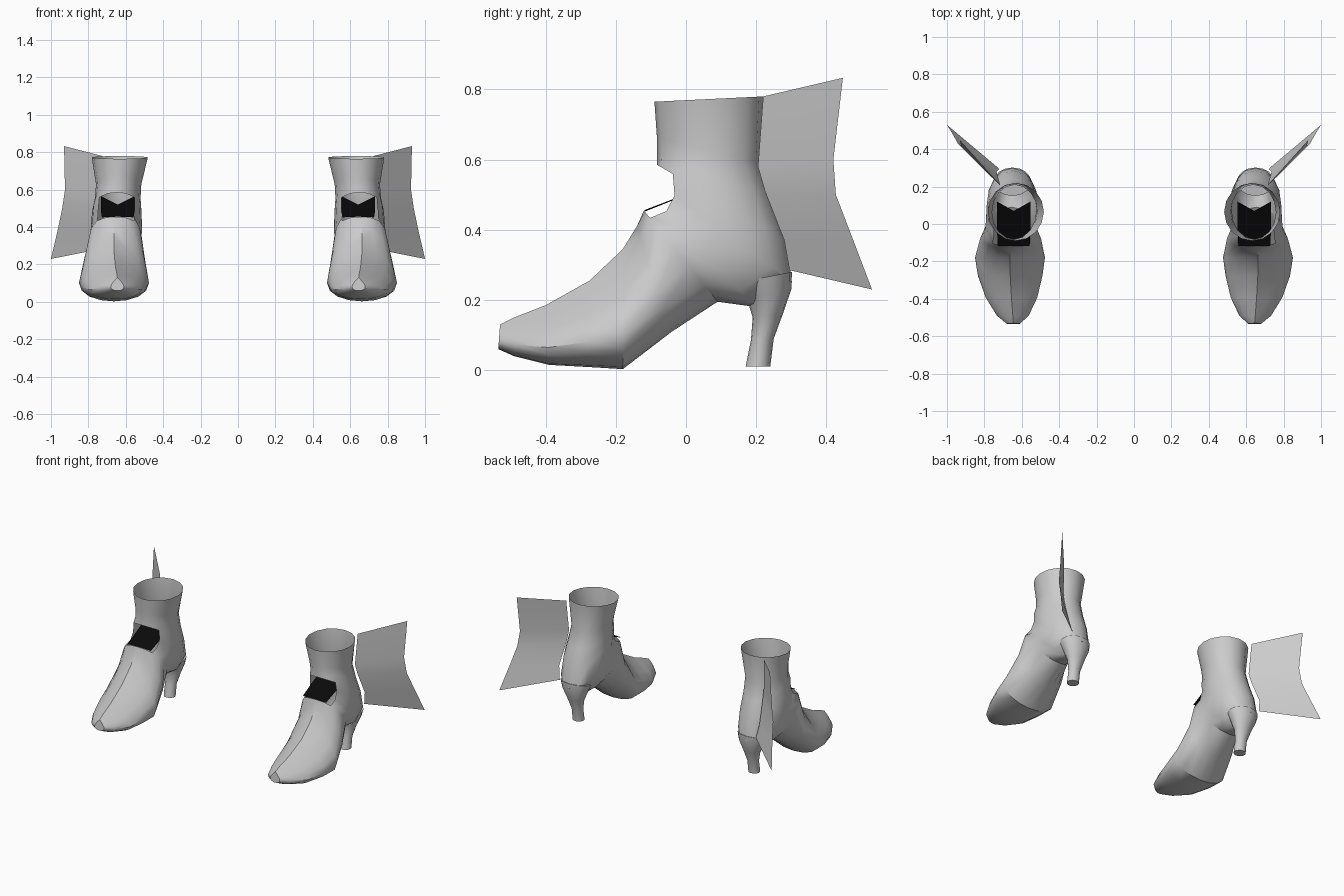
import bpy, bmesh, math
from mathutils import Vector

if "Cube" in bpy.data.objects:
    bpy.data.objects.remove(bpy.data.objects["Cube"])

SEG = 16


def material(name, rgb):
    m = bpy.data.materials.new(name)
    m.diffuse_color = (*rgb, 1)
    m.use_nodes = True
    m.node_tree.nodes["Principled BSDF"].inputs["Base Color"].default_value = m.diffuse_color
    return m


grey = material("light_grey", (0.6, 0.6, 0.6))
black = material("black", (0.003, 0.003, 0.003))


def finish(bm, name, mat):
    """Turn a bmesh into a smooth object mirrored to the other foot."""
    me = bpy.data.meshes.new(name)
    bm.to_mesh(me)
    bm.free()
    me.materials.append(mat)
    ob = bpy.data.objects.new(name, me)
    bpy.context.collection.objects.link(ob)
    bpy.ops.object.select_all(action='DESELECT')
    ob.select_set(True)
    bpy.context.view_layer.objects.active = ob
    bpy.ops.object.shade_smooth_by_angle(angle=math.radians(40))
    ob.modifiers.new("other_foot", 'MIRROR')
    return ob


def loft(bm, rings):
    """Each ring: front point (y, z), back point (y, z), half width, centre x, bulge."""
    rows = []
    for (y0, z0), (y1, z1), w, cx, k in rings:
        row = []
        for i in range(SEG):
            a = 2 * math.pi * i / SEG
            v = ((1 - math.cos(a)) / 2) ** k
            row.append(bm.verts.new((cx + w * math.sin(a),
                                     y0 + (y1 - y0) * v, z0 + (z1 - z0) * v)))
        rows.append(row)
    grid = []
    for a, b in zip(rows, rows[1:]):
        grid.append([bm.faces.new((a[i], a[(i + 1) % SEG], b[(i + 1) % SEG], b[i]))
                     for i in range(SEG)])
    return rows, grid


# Boot body: sections swing from upright at the toe to level at the ankle opening
body = [
    ((-.53, .13), (-.535, .06), .035, .645, .5),
    ((-.49, .15), (-.49, .04), .085, .648, .5),
    ((-.40, .185), (-.39, .015), .138, .655, .5),
    ((-.275, .255), (-.28, .009), .172, .662, .5),
    ((-.18, .345), (-.18, .003), .187, .663, .5),
    ((-.14, .41), (-.04, .11), .163, .66, .7),
    ((-.12, .455), (.09, .195), .140, .655, 1.3),
    ((-.10, .50), (.20, .18), .137, .653, 1),
    ((-.09, .54), (.302, .25), .137, .65, 1),
    ((-.082, .585), (.285, .37), .132, .648, 1.1),
    ((-.082, .62), (.24, .49), .122, .643, 1),
    ((-.083, .665), (.21, .59), .121, .638, 1),
    ((-.09, .765), (.22, .78), .150, .632, 1),
]
bm = bmesh.new()
rows, grid = loft(bm, body)
bm.faces.new(rows[0])
bmesh.ops.recalc_face_normals(bm, faces=bm.faces[:])
# Instep cutout at the front of the ankle
cut = [grid[r][c] for r in (6, 7, 8) for c in (0, 1, SEG - 2, SEG - 1)]
bmesh.ops.delete(bm, geom=cut, context='FACES')
finish(bm, "boot_body", grey)

# Tapered heel
heel = [
    ((.17, .01), (.24, .01), .037, .645, 1),
    ((.185, .085), (.25, .09), .037, .645, 1),
    ((.19, .15), (.276, .16), .055, .646, 1),
    ((.175, .20), (.300, .23), .082, .648, 1),
    ((.15, .25), (.302, .28), .100, .65, 1),
]
bm = bmesh.new()
rows, _ = loft(bm, heel)
bm.faces.new(rows[0])
bm.faces.new(rows[-1])
bmesh.ops.recalc_face_normals(bm, faces=bm.faces[:])
finish(bm, "heel", grey)

# Black tongue lying inside the cutout, with a notched rear edge
bm = bmesh.new()
tongue = [(.085, -.117, .452), (.09, -.03, .49), (.09, .12, .565),
          (0, .07, .52), (0, -.03, .487), (0, -.119, .456)]
cx = .643
v = {s: [bm.verts.new((cx + s * x, y, z)) for x, y, z in tongue] for s in (-1, 1)}
for s in (-1, 1):
    p = v[s]
    for quad in ((p[0], p[1], p[4], p[5]), (p[1], p[2], p[3], p[4])):
        bm.faces.new(quad if s == 1 else quad[::-1])
bmesh.ops.remove_doubles(bm, verts=bm.verts[:], dist=1e-5)
finish(bm, "tongue", black)

# Thin fin sweeping out behind the ankle
fin = [((.725, .22, .78), (.93, .447, .833)),
       ((.715, .205, .58), (.925, .42, .60)),
       ((.72, .225, .51), (.94, .427, .50)),
       ((.735, .28, .37), (.965, .473, .38)),
       ((.72, .295, .285), (1.0, .53, .23))]
bm = bmesh.new()
pts = [[bm.verts.new(Vector(p)) for p in pair] for pair in fin]
for (a, b), (c, d) in zip(pts, pts[1:]):
    bm.faces.new((a, c, d, b))
finish(bm, "fin", grey)
